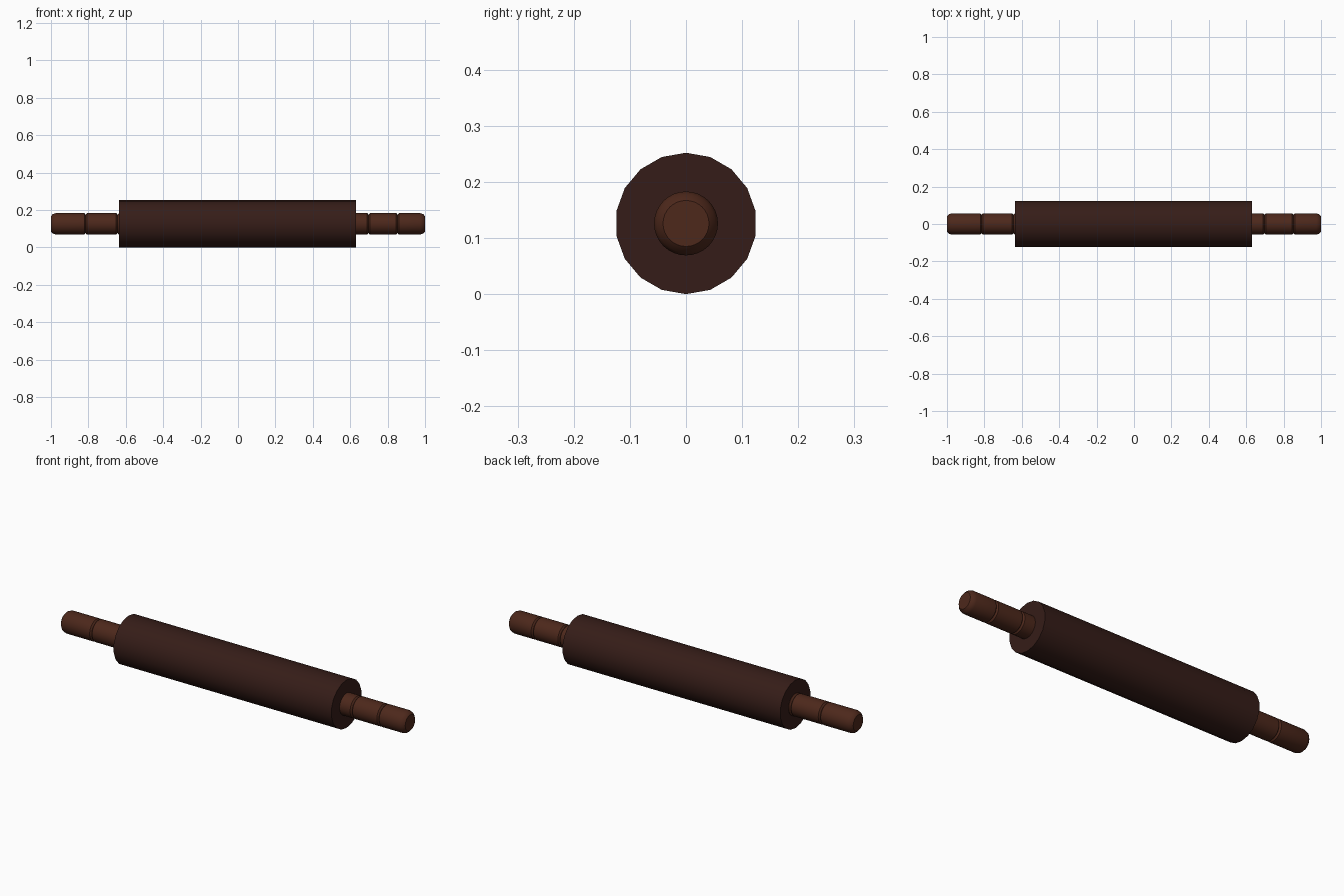
import bpy, bmesh, math

if "Cube" in bpy.data.objects:
    bpy.data.objects.remove(bpy.data.objects["Cube"])

AXIS_Z = 0.126


def material(name, color):
    m = bpy.data.materials.new(name)
    m.diffuse_color = (*color, 1)
    m.use_nodes = True
    m.node_tree.nodes["Principled BSDF"].inputs["Base Color"].default_value = m.diffuse_color
    return m


def lathe(name, profile, sides, mat):
    """Revolve (x, radius) points around the long axis and cap both ends."""
    bm = bmesh.new()
    rings = []
    for x, r in profile:
        angles = [2 * math.pi * i / sides for i in range(sides)]
        rings.append([bm.verts.new((x, r * math.sin(a), AXIS_Z + r * math.cos(a)))
                      for a in angles])
    for a, b in zip(rings, rings[1:]):
        for i in range(sides):
            j = (i + 1) % sides
            bm.faces.new((a[i], a[j], b[j], b[i]))
    bm.faces.new(rings[0])
    bm.faces.new(rings[-1])
    bmesh.ops.recalc_face_normals(bm, faces=bm.faces)
    mesh = bpy.data.meshes.new(name)
    bm.to_mesh(mesh)
    bm.free()
    mesh.materials.append(mat)
    ob = bpy.data.objects.new(name, mesh)
    bpy.context.collection.objects.link(ob)
    bpy.ops.object.select_all(action='DESELECT')
    ob.select_set(True)
    bpy.context.view_layer.objects.active = ob
    bpy.ops.object.shade_smooth_by_angle(angle=math.radians(30))
    return ob


def handle(name, side, grooves, mat):
    """Turned handle with V grooves and a chamfered tip."""
    r = 0.057
    pts = [(0.60, r)]
    for g in grooves:
        pts += [(g - 0.007, r), (g, r - 0.008), (g + 0.007, r)]
    pts += [(0.975, r), (0.990, 0.052), (1.0, 0.041)]
    return lathe(name, [(side * x, rad) for x, rad in pts], 32, mat)


dark_wood = material("dark_wood", (0.036, 0.012, 0.009))
red_wood = material("red_wood", (0.074, 0.021, 0.011))

# Main roller
lathe("roller", [(-0.635, 0.126), (0.63, 0.126)], 18, dark_wood)

# Handles, with their grooves at slightly different spacing
handle("right_handle", 1, (0.698, 0.853), red_wood)
handle("left_handle", -1, (0.644, 0.815), red_wood)
